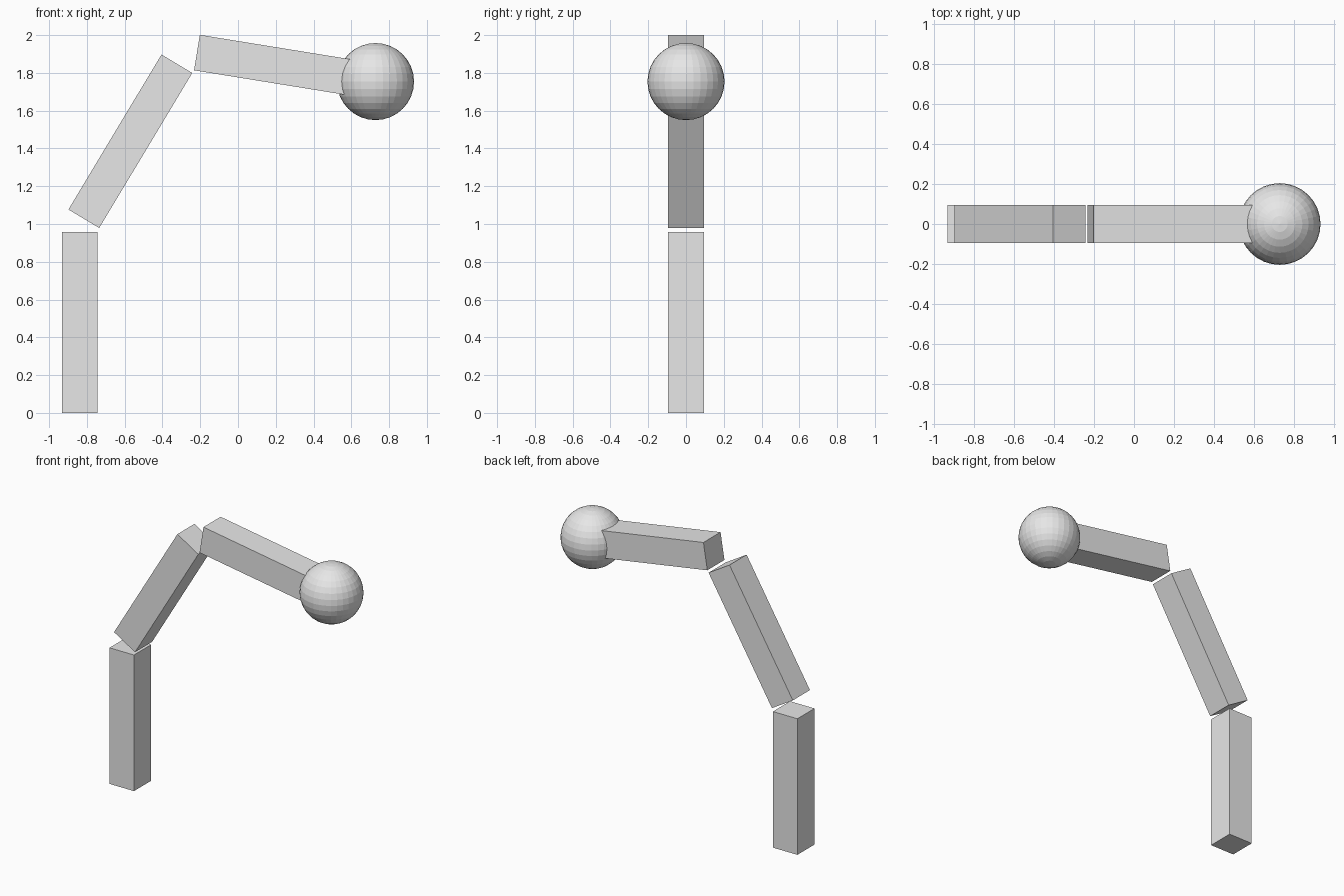
import bpy
import math

cube = bpy.data.objects.get("Cube")
if cube:
    bpy.data.objects.remove(cube, do_unlink=True)

# One plain grey for everything
grey = bpy.data.materials.new("light grey")
grey.use_nodes = True
colour = (0.8, 0.8, 0.8, 1.0)
grey.diffuse_color = colour
for node in grey.node_tree.nodes:
    if node.type == 'BSDF_PRINCIPLED':
        node.inputs["Base Color"].default_value = colour

WIDTH = 0.19
LENGTH = 0.957


def segment(name, centre, tilt):
    """Square bar, upright at tilt 0, leaning towards +x by tilt degrees."""
    bpy.ops.mesh.primitive_cube_add(size=1, location=(centre[0], 0, centre[1]))
    bar = bpy.context.object
    bar.name = name
    bar.scale = (WIDTH, WIDTH, LENGTH)
    bpy.ops.object.transform_apply(location=False, rotation=False, scale=True)
    bar.rotation_euler.y = math.radians(tilt)
    bar.data.materials.append(grey)


# Three arm bars, from the ground to the tip
segment("lower_arm", (-0.838, LENGTH / 2), 0)
segment("middle_arm", (-0.570, 1.438), 31)
segment("upper_arm", (0.255, 1.831), 99.2)

# Faceted ball at the tip
bpy.ops.mesh.primitive_uv_sphere_add(segments=32, ring_count=16, radius=0.204,
                                     location=(0.728, 0, 1.754))
ball = bpy.context.object
ball.name = "end_ball"
ball.data.materials.append(grey)
